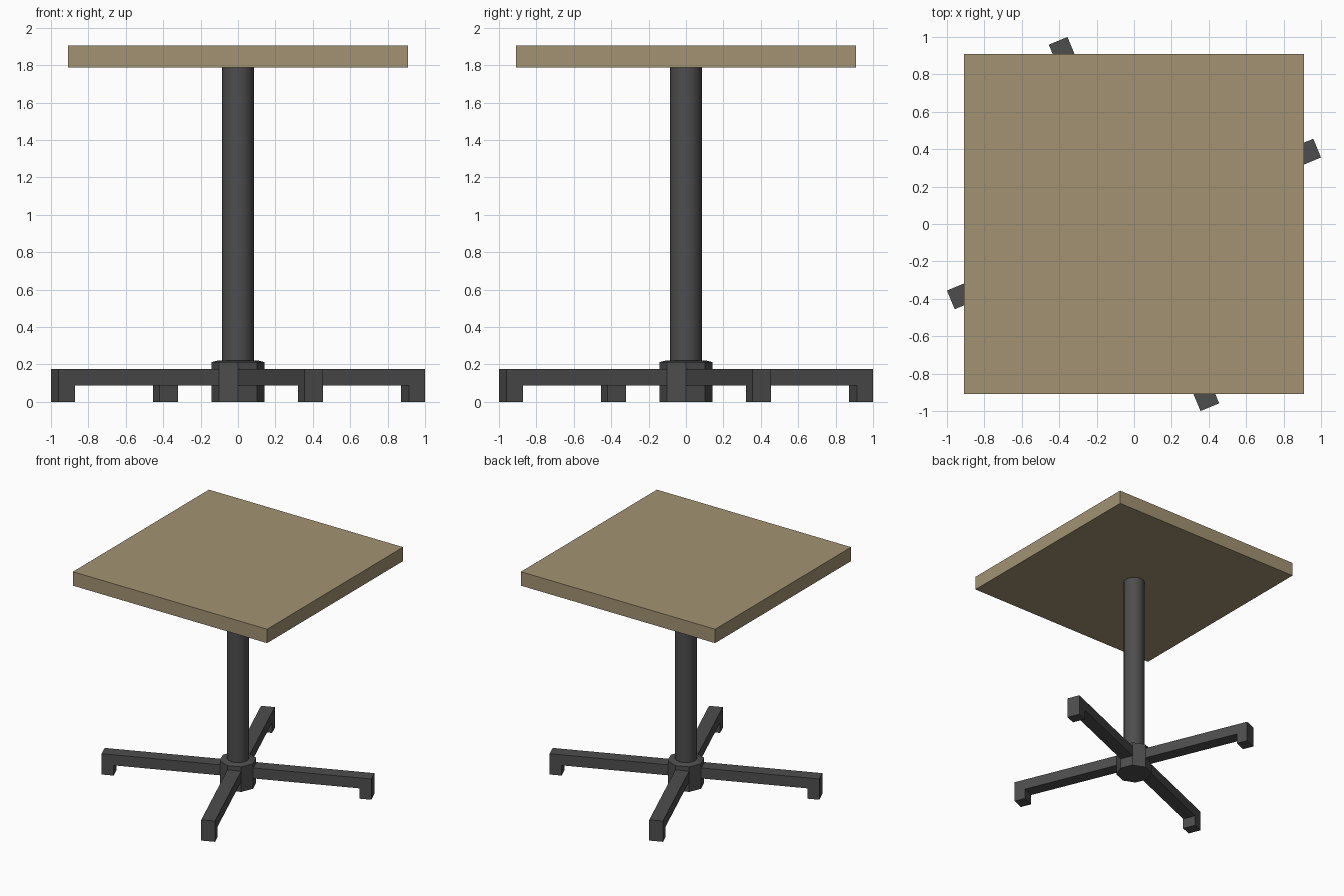
import bpy, bmesh, math
from mathutils import Matrix

if "Cube" in bpy.data.objects:
    bpy.data.objects.remove(bpy.data.objects["Cube"])


def material(name, color):
    m = bpy.data.materials.new(name)
    m.diffuse_color = color
    m.use_nodes = True
    m.node_tree.nodes["Principled BSDF"].inputs["Base Color"].default_value = m.diffuse_color
    return m


wood = material("wood", (0.36, 0.29, 0.17, 1))
metal = material("dark_metal", (0.075, 0.075, 0.075, 1))


def finish(bm, name, mat):
    bmesh.ops.recalc_face_normals(bm, faces=bm.faces)
    me = bpy.data.meshes.new(name)
    bm.to_mesh(me)
    bm.free()
    me.materials.append(mat)
    ob = bpy.data.objects.new(name, me)
    bpy.context.collection.objects.link(ob)
    return ob


def lathe(name, profile, sides, mat):
    """Closed stack of polygon rings from (radius, z) pairs."""
    bm = bmesh.new()
    rings = [[bm.verts.new((r * math.cos(2 * math.pi * i / sides),
                            r * math.sin(2 * math.pi * i / sides), z))
              for i in range(sides)] for r, z in profile]
    for a, b in zip(rings, rings[1:]):
        for i in range(sides):
            j = (i + 1) % sides
            bm.faces.new((a[i], a[j], b[j], b[i]))
    bm.faces.new(rings[0])
    bm.faces.new(rings[-1])
    return finish(bm, name, mat)


# Square table top
bm = bmesh.new()
bmesh.ops.create_cube(bm, size=1, matrix=Matrix.Translation((0, 0, 1.845))
                      @ Matrix.Diagonal((1.82, 1.82, 0.118, 1)))
finish(bm, "table_top", wood)

# Round column
column = lathe("column", [(0.085, 0.2), (0.085, 1.787)], 16, metal)
bpy.context.view_layer.objects.active = column
column.select_set(True)
bpy.ops.object.shade_smooth_by_angle(angle=math.radians(30))

# Octagonal hub with a slightly chamfered top
lathe("hub", [(0.142, 0), (0.142, 0.212), (0.1, 0.222)], 8, metal)

# Four legs: side profile (distance out, z) with a downturned foot
PROFILE = [(0.12, 0.087), (0.966, 0.087), (0.966, 0), (1.06, 0),
           (1.06, 0.176), (0.12, 0.176)]
for k in range(4):
    bm = bmesh.new()
    face = bm.faces.new([bm.verts.new((r, -0.054, z)) for r, z in PROFILE])
    ext = bmesh.ops.extrude_face_region(bm, geom=[face])
    moved = [v for v in ext["geom"] if isinstance(v, bmesh.types.BMVert)]
    bmesh.ops.translate(bm, verts=moved, vec=(0, 0.108, 0))
    bm.transform(Matrix.Rotation(math.radians(22.5 + 90 * k), 4, 'Z'))
    finish(bm, f"leg_{k + 1}", metal)
